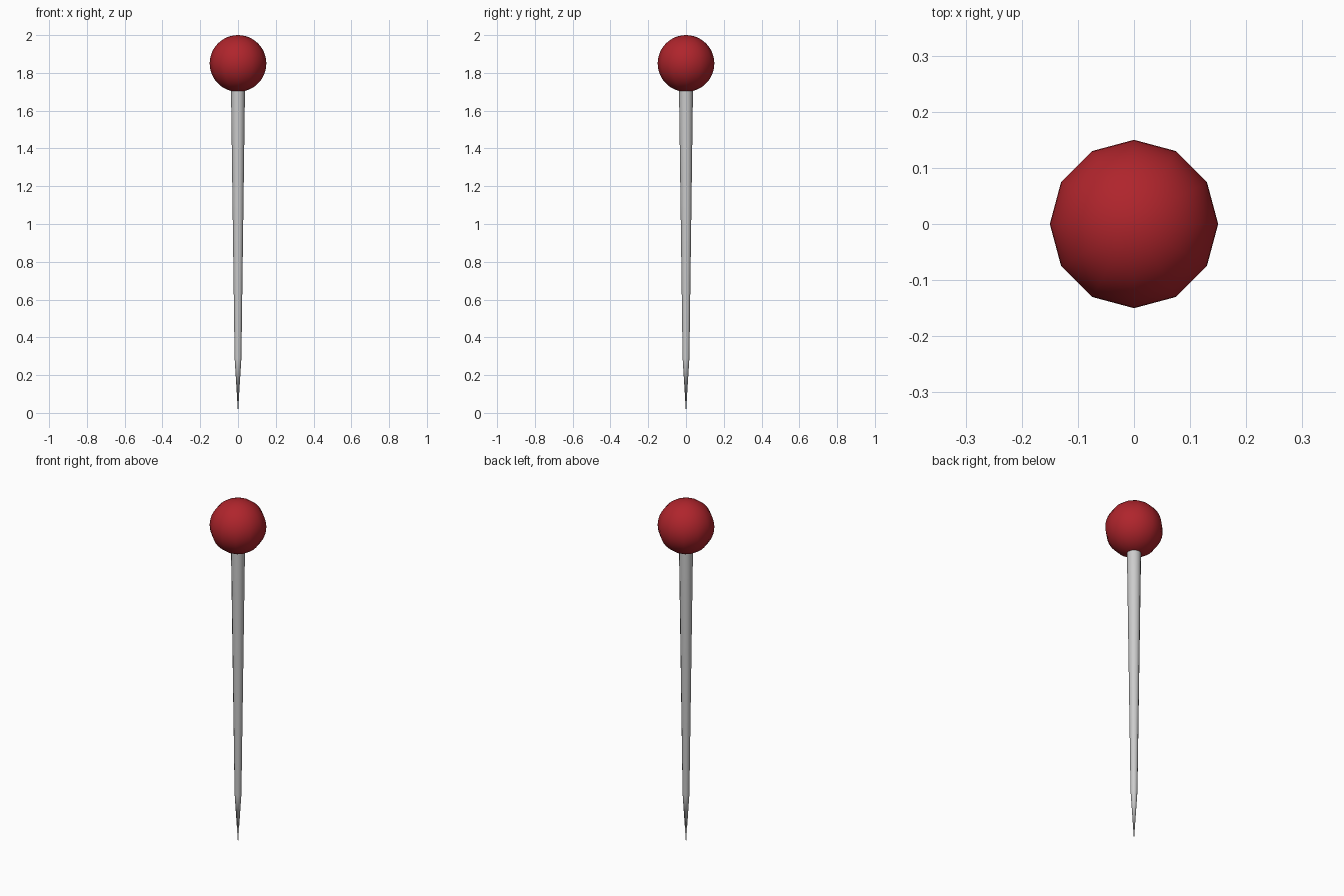
import bpy, bmesh
from math import sin, cos, pi, radians

if "Cube" in bpy.data.objects:
    bpy.data.objects.remove(bpy.data.objects["Cube"])


def lathe(name, profile, sides, color=None):
    """Spin a (radius, z) profile around the z axis; zero radius makes a pole."""
    bm = bmesh.new()
    rings = []
    for r, z in profile:
        n = sides if r > 1e-6 else 1
        rings.append([bm.verts.new((r * cos(2 * pi * i / sides), r * sin(2 * pi * i / sides), z))
                      for i in range(n)])
    for a, b in zip(rings, rings[1:]):
        for i in range(sides):
            j = (i + 1) % sides
            quad = [a[i % len(a)], a[j % len(a)], b[j % len(b)], b[i % len(b)]]
            bm.faces.new(list(dict.fromkeys(quad)))
    bmesh.ops.recalc_face_normals(bm, faces=bm.faces)
    mesh = bpy.data.meshes.new(name)
    bm.to_mesh(mesh)
    bm.free()
    obj = bpy.data.objects.new(name, mesh)
    bpy.context.collection.objects.link(obj)
    if color:
        mat = bpy.data.materials.new(name + "_colour")
        mat.diffuse_color = color
        mat.use_nodes = True
        mat.node_tree.nodes["Principled BSDF"].inputs["Base Color"].default_value = mat.diffuse_color
        mesh.materials.append(mat)
    bpy.ops.object.select_all(action='DESELECT')
    obj.select_set(True)
    bpy.context.view_layer.objects.active = obj
    bpy.ops.object.shade_smooth_by_angle(angle=radians(40))
    return obj


# Ball head: twelve sides around, finely rounded from pole to pole
R, CZ, STEPS = 0.15, 1.85, 24
ball = [(R * sin(pi * k / STEPS), CZ - R * cos(pi * k / STEPS)) for k in range(STEPS + 1)]
lathe("ball_head", ball, 12, (0.43, 0.018, 0.025, 1))

# Needle: slow taper down the shaft, then a sharp point
lathe("needle", [(0, 0), (0.018, 0.29), (0.037, 1.71), (0, 1.71)], 12)
